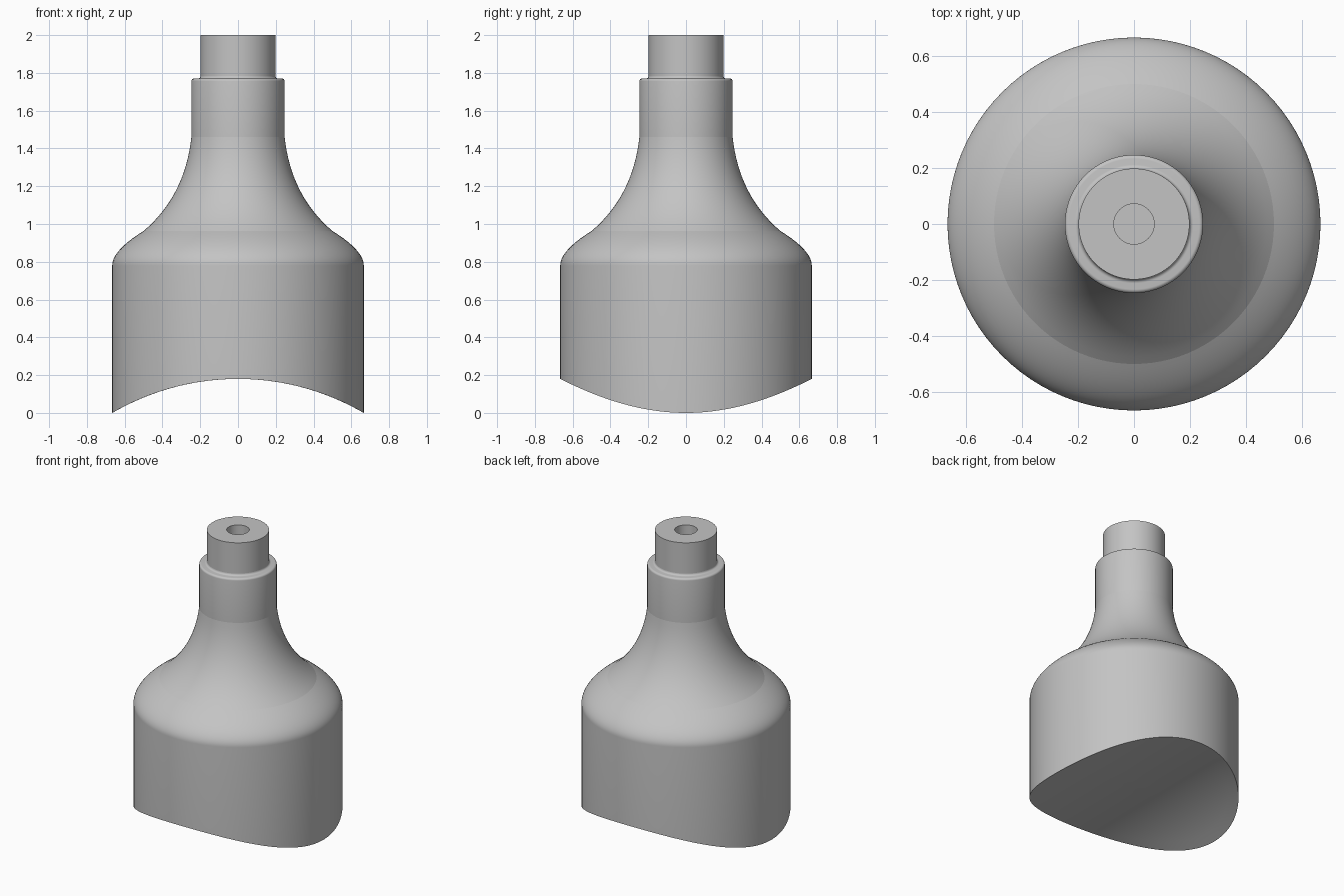
import bpy, bmesh
from math import cos, sin, tau, pi, sqrt

if "Cube" in bpy.data.objects:
    bpy.data.objects.remove(bpy.data.objects["Cube"])

SEGS = 96
BODY_R, ARCH = 0.666, 0.18
ARCH_R = (BODY_R ** 2 + ARCH ** 2) / (2 * ARCH)


def saddle(x):
    """Height of the arched underside, a cylinder running front to back."""
    return ARCH - ARCH_R + sqrt(ARCH_R ** 2 - x * x)


def curve(a, b, c, n=16):
    """Quadratic curve from a to c, pulled towards b."""
    pts = []
    for i in range(n + 1):
        t = i / n
        pts.append(tuple((1 - t) ** 2 * p + 2 * t * (1 - t) * q + t * t * r
                         for p, q, r in zip(a, b, c)))
    return pts


def fillet(cx, cz, r, start, end, n=5):
    """Circular corner between two angles."""
    return [(cx + r * cos(start + (end - start) * i / n),
             cz + r * sin(start + (end - start) * i / n)) for i in range(n + 1)]


def lathe(name, sections, material):
    """Revolve joined sections; a height of None follows the saddle.
    Section ends become sharp edges."""
    profile, sharp = [], set()
    for s in sections:
        profile += s if not profile else s[1:]
        sharp.add(len(profile) - 1)
    bm = bmesh.new()
    rings = []
    for r, z in profile:
        count = SEGS if r > 0 else 1
        ring = []
        for k in range(count):
            x, y = r * cos(tau * k / SEGS), r * sin(tau * k / SEGS)
            ring.append(bm.verts.new((x, y, saddle(x) if z is None else z)))
        rings.append(ring)
    for a, b in zip(rings, rings[1:]):
        for k in range(SEGS):
            j = (k + 1) % SEGS
            quad = [a[k % len(a)], a[j % len(a)], b[j % len(b)], b[k % len(b)]]
            bm.faces.new(list(dict.fromkeys(quad))).smooth = True
    for i in sharp:
        ring = rings[i]
        if len(ring) > 1:
            for k in range(SEGS):
                bm.edges.get((ring[k], ring[(k + 1) % SEGS])).smooth = False
    bmesh.ops.recalc_face_normals(bm, faces=bm.faces)
    mesh = bpy.data.meshes.new(name)
    bm.to_mesh(mesh)
    bm.free()
    mesh.materials.append(material)
    obj = bpy.data.objects.new(name, mesh)
    bpy.context.collection.objects.link(obj)
    return obj


grey = bpy.data.materials.new("plain grey")
grey.use_nodes = True
grey.diffuse_color = (0.55, 0.55, 0.55, 1)
grey.node_tree.nodes["Principled BSDF"].inputs["Base Color"].default_value = grey.diffuse_color

NECK_R, STEM_R, BORE_R = 0.247, 0.198, 0.072
COLLAR_Z, ROUND = 1.77, 0.014

lathe("flared_nozzle", [
    # arched underside
    [(BODY_R * i / 10, None) for i in range(11)],
    # straight body wall and rounded shoulder
    [(BODY_R, None)] + curve((BODY_R, 0.78), (BODY_R, 0.86), (0.5, 0.963)),
    # concave flare up to the neck
    curve((0.5, 0.963), (0.28, 1.15), (NECK_R, 1.46)),
    # neck with rounded rim, blended into the stem
    [(NECK_R, 1.46)] + fillet(NECK_R - ROUND, COLLAR_Z - ROUND, ROUND, 0, pi / 2)
    + fillet(STEM_R + ROUND, COLLAR_Z + ROUND, ROUND, 1.5 * pi, pi),
    # stem wall, flat top, bore wall and bore floor
    [(STEM_R, COLLAR_Z + ROUND), (STEM_R, 2)],
    [(STEM_R, 2), (BORE_R, 2)],
    [(BORE_R, 2), (BORE_R, 1.6)],
    [(BORE_R, 1.6), (0, 1.6)],
], grey)
